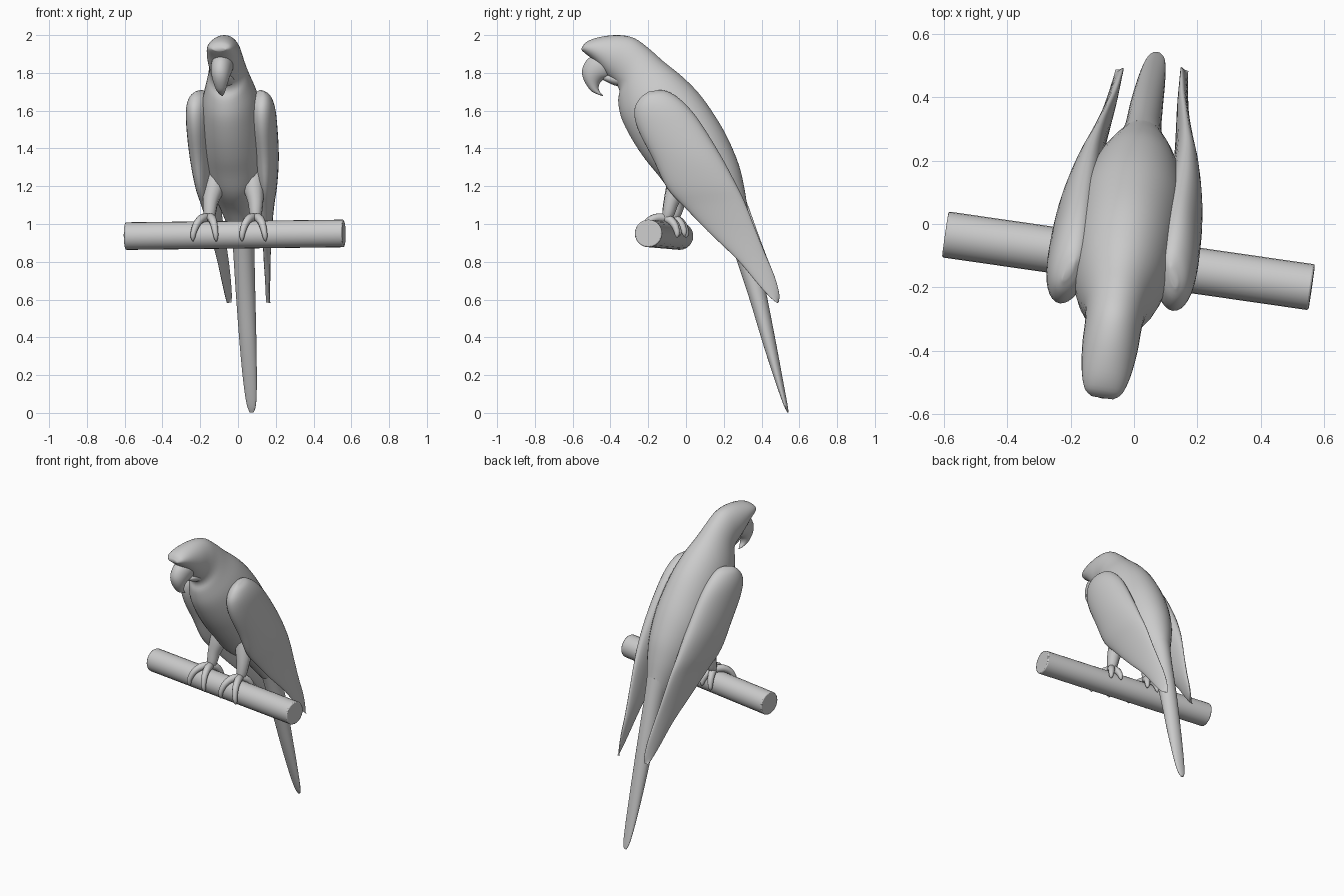
import bpy, bmesh, math
from mathutils import Vector, Matrix

if "Cube" in bpy.data.objects:
    bpy.data.objects.remove(bpy.data.objects["Cube"])

YAW = math.radians(-8.6)
PLACE = Matrix.Translation((-0.017, 0, 0)) @ Matrix.Rotation(YAW, 4, 'Z')


def finish(ob, angle=50):
    ob.matrix_world = PLACE @ ob.matrix_world
    bpy.ops.object.select_all(action='DESELECT')
    ob.select_set(True)
    bpy.context.view_layer.objects.active = ob
    bpy.ops.object.shade_smooth_by_angle(angle=math.radians(angle))


def smooth_rows(rows, steps):
    """Catmull-Rom interpolation of the station values."""
    out, n = [], len(rows)
    for i in range(n - 1):
        p = [rows[max(0, min(n - 1, i + k))] for k in (-1, 0, 1, 2)]
        for s in range(steps):
            t = s / steps
            out.append([0.5 * (2*b + (c - a)*t + (2*a - 5*b + 4*c - d)*t*t
                               + (3*b - a - 3*c + d)*t**3)
                        for a, b, c, d in zip(*p)])
    return out + [list(rows[-1])]


def loft(name, rows, side=1, tilt=0.0, dy=0.0, steps=4, sides=32):
    """Rows: edge A (y, z), edge B (y, z), half width, centre x."""
    bm = bmesh.new()
    rings = []
    for y1, z1, y2, z2, w, cx in smooth_rows(rows, steps):
        a = Vector((cx + tilt, y1 + dy, z1))
        b = Vector((cx - tilt, y2 + dy, z2))
        mid, half = (a + b) / 2, (a - b) / 2
        ring = []
        for k in range(sides):
            t = 2 * math.pi * k / sides
            v = mid + half * math.cos(t) + Vector((w * math.sin(t), 0, 0))
            ring.append(bm.verts.new((v.x * side, v.y, v.z)))
        rings.append(ring)
    for r, q in zip(rings, rings[1:]):
        for k in range(sides):
            j = (k + 1) % sides
            bm.faces.new((r[k], r[j], q[j], q[k]))
    bm.faces.new(rings[0])
    bm.faces.new(rings[-1])
    bmesh.ops.recalc_face_normals(bm, faces=bm.faces)
    me = bpy.data.meshes.new(name)
    bm.to_mesh(me)
    bm.free()
    ob = bpy.data.objects.new(name, me)
    bpy.context.collection.objects.link(ob)
    finish(ob)
    return ob


def tube(name, pts):
    """Tapered tube through points (x, y, z, radius)."""
    cu = bpy.data.curves.new(name, 'CURVE')
    cu.dimensions = '3D'
    cu.bevel_depth = 1
    cu.bevel_resolution = 3
    cu.use_fill_caps = True
    sp = cu.splines.new('POLY')
    pts = smooth_rows(pts, 4)
    sp.points.add(len(pts) - 1)
    for p, (x, y, z, r) in zip(sp.points, pts):
        p.co = (x, y, z, 1)
        p.radius = r
    ob = bpy.data.objects.new(name, cu)
    bpy.context.collection.objects.link(ob)
    bpy.ops.object.select_all(action='DESELECT')
    ob.select_set(True)
    bpy.context.view_layer.objects.active = ob
    bpy.ops.object.convert(target='MESH')
    finish(bpy.context.object)


# Head and body
loft("body", [
    (-.555, 1.935, -.553, 1.915, .035, 0), (-.53, 1.965, -.535, 1.9, .06, 0),
    (-.47, 1.988, -.48, 1.855, .078, 0), (-.37, 2.0, -.42, 1.785, .088, 0),
    (-.28, 1.985, -.37, 1.735, .09, 0), (-.2, 1.93, -.355, 1.70, .097, 0),
    (-.12, 1.86, -.362, 1.65, .115, 0), (-.02, 1.78, -.345, 1.56, .143, 0),
    (.07, 1.69, -.29, 1.45, .16, 0), (.15, 1.58, -.22, 1.345, .168, 0),
    (.22, 1.46, -.15, 1.26, .168, 0), (.28, 1.32, -.06, 1.15, .15, 0),
    (.31, 1.2, .06, 1.06, .118, 0), (.33, 1.08, .15, .97, .082, 0),
    (.35, .97, .24, .87, .05, 0)])

# Long tail
loft("tail", [
    (.33, 1.08, .2, 1.0, .07, 0), (.36, .95, .25, .87, .058, 0),
    (.42, .68, .335, .62, .052, 0), (.48, .38, .415, .36, .045, .003),
    (.52, .17, .485, .15, .036, .006), (.543, .05, .525, .04, .025, .008),
    (.55, .003, .545, .001, .01, .008)])

# Hooked upper beak and lower beak
loft("upper_beak", [
    (-.46, 1.91, -.38, 1.80, .06, 0), (-.525, 1.875, -.41, 1.775, .056, 0),
    (-.555, 1.82, -.44, 1.765, .05, 0), (-.548, 1.765, -.462, 1.745, .04, 0),
    (-.512, 1.708, -.468, 1.718, .026, 0), (-.475, 1.687, -.458, 1.695, .014, 0),
    (-.446, 1.677, -.444, 1.680, .003, 0)])
loft("lower_beak", [
    (-.36, 1.80, -.34, 1.725, .055, 0), (-.40, 1.80, -.38, 1.733, .048, 0),
    (-.43, 1.79, -.42, 1.75, .035, 0), (-.445, 1.775, -.44, 1.76, .012, 0)])

WING = [
    (-.19, 1.70, -.13, 1.71, .01, .165), (-.235, 1.665, -.075, 1.695, .045, .165),
    (-.265, 1.60, .0, 1.64, .065, .166), (-.245, 1.50, .08, 1.545, .07, .166),
    (-.165, 1.345, .19, 1.37, .064, .166), (-.09, 1.19, .268, 1.225, .05, .16),
    (.01, 1.08, .32, 1.115, .035, .148), (.125, .96, .375, .97, .025, .133),
    (.28, .81, .43, .83, .019, .117), (.39, .68, .475, .72, .013, .108),
    (.455, .61, .498, .63, .008, .103), (.49, .582, .495, .585, .002, .102)]

PY, PZ, PR = -.115, .943, .073
for s, label in ((1, "right"), (-1, "left")):
    # Folded wing
    loft(label + "_wing", WING, side=s, tilt=.012, dy=.015 * s)
    # Feathered thigh and shank
    tube(label + "_leg", [(.09 * s, .02, 1.3, .085), (.105 * s, -.03, 1.2, .06),
                          (.12 * s, -.06, 1.12, .042), (.123 * s, -.075, 1.06, .034),
                          (.124 * s, -.085, 1.03, .026)])
    # Two front and two back toes gripping the perch, each ending in a claw
    for i, (spread, end) in enumerate(((.07, 112), (-.055, 112), (.04, -100), (-.03, -95))):
        pts = []
        for f, r in ((0, .024), (.25, .023), (.5, .02), (.75, .016), (.9, .012), (1, .003)):
            a = math.radians(-15 + (end + 15) * f)
            d = PR + .019
            pts.append(((.124 + spread * math.sin(f * math.pi / 2)) * s,
                        PY - d * math.sin(a), PZ + d * math.cos(a), r))
        tube(f"{label}_toe_{i + 1}", pts)

# Wooden perch
bpy.ops.mesh.primitive_cylinder_add(vertices=24, radius=PR, depth=1.168)
perch = bpy.context.object
perch.name = "perch"
bev = perch.modifiers.new("bevel", 'BEVEL')
bev.width, bev.segments = .006, 2
perch.matrix_world = (Matrix.Translation((.017, PY, PZ))
                      @ Matrix.Rotation(math.radians(.4), 4, 'Z')
                      @ Matrix.Rotation(math.radians(89.3), 4, 'Y'))
finish(perch, 30)
